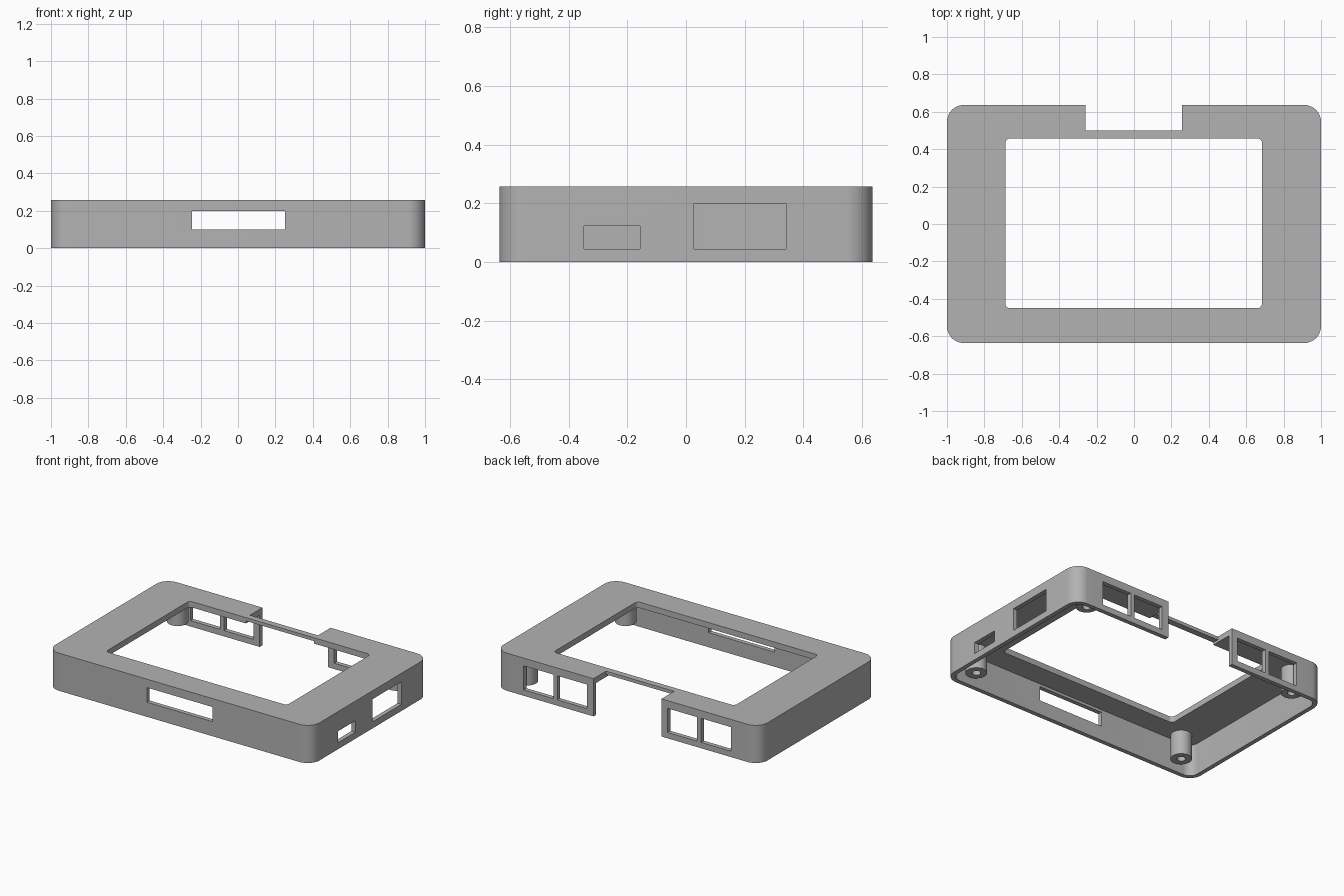
import bpy
import bmesh
from math import cos, sin, pi, radians

default = bpy.data.objects.get("Cube")
if default:
    bpy.data.objects.remove(default)

W, D, H = 1.0, 0.636, 0.258      # half width, half depth, height
WALL, ROOF = 0.03, 0.04

grey = bpy.data.materials.new("grey plastic")
grey.use_nodes = True
COLOUR = (0.45, 0.45, 0.45, 1)
grey.diffuse_color = COLOUR
grey.node_tree.nodes["Principled BSDF"].inputs["Base Color"].default_value = COLOUR


def prism(name, x0, x1, y0, y1, z0, z1, radius=0, steps=10):
    """Upright block with optionally rounded vertical corners."""
    corners = [(x1, y1, -1, -1), (x0, y1, 1, -1), (x0, y0, 1, 1), (x1, y0, -1, 1)]
    bm = bmesh.new()
    ring = []
    for i, (x, y, sx, sy) in enumerate(corners):
        count = steps if radius else 0
        for k in range(count + 1):
            a = (i + k / max(count, 1)) * pi / 2
            ring.append(bm.verts.new((x + radius * (sx + cos(a)) if radius else x,
                                      y + radius * (sy + sin(a)) if radius else y, z0)))
    base = bm.faces.new(ring)
    extruded = bmesh.ops.extrude_face_region(bm, geom=[base])["geom"]
    top = [v for v in extruded if isinstance(v, bmesh.types.BMVert)]
    bmesh.ops.translate(bm, verts=top, vec=(0, 0, z1 - z0))
    bmesh.ops.recalc_face_normals(bm, faces=bm.faces)
    mesh = bpy.data.meshes.new(name)
    bm.to_mesh(mesh)
    bm.free()
    mesh.materials.append(grey)
    obj = bpy.data.objects.new(name, mesh)
    bpy.context.collection.objects.link(obj)
    return obj


def cylinder(name, x, y, z0, z1, r):
    return prism(name, x - r, x + r, y - r, y + r, z0, z1, r, 8)


def activate(obj):
    bpy.ops.object.select_all(action="DESELECT")
    obj.select_set(True)
    bpy.context.view_layer.objects.active = obj


def cut(obj, cutter):
    activate(obj)
    mod = obj.modifiers.new("cut", "BOOLEAN")
    mod.operation, mod.solver, mod.object = "DIFFERENCE", "EXACT", cutter
    bpy.ops.object.modifier_apply(modifier=mod.name)
    bpy.data.objects.remove(cutter)


def smooth(obj):
    activate(obj)
    bpy.ops.object.shade_smooth_by_angle(angle=radians(30))


# Hollow, open-bottomed shell
shell = prism("case_shell", -W, W, -D, D, 0, H, 0.09)
cut(shell, prism("cavity", -W + WALL, W - WALL, -D + WALL, D - WALL,
                 -0.1, H - ROOF, 0.06))

# Screen opening in the roof
cut(shell, prism("screen_opening", -0.688, 0.685, -0.45, 0.457, 0.1, 0.4, 0.025, 5))

# Rear notch, plus relief under the remaining narrow strip
cut(shell, prism("rear_notch", -0.26, 0.256, 0.5, 0.8, -0.1, 0.4))
cut(shell, prism("strip_relief", -0.26, 0.256, 0.44, 0.8, -0.1, 0.235))

# Front slot
cut(shell, prism("front_slot", -0.245, 0.252, -0.8, -0.55, 0.1, 0.2))

# Two ports in the left wall
cut(shell, prism("small_port", 0.93, 1.1, -0.348, -0.157, 0.045, 0.123))
cut(shell, prism("large_port", 0.93, 1.1, 0.027, 0.341, 0.045, 0.2))

# Paired windows in the rear wall, mirrored about the notch
for side in (-1, 1):
    for a, b in ((0.305, 0.53), (0.56, 0.785)):
        lo, hi = sorted((side * a, side * b))
        cut(shell, prism("rear_window", lo, hi, 0.58, 0.8, 0.04, 0.205))
smooth(shell)

# Hollow screw posts hanging from the roof
for sx, front in ((-1, "right"), (1, "left")):
    for sy, end in ((-1, "front"), (1, "rear")):
        x, y = sx * 0.83, sy * 0.533
        post = cylinder(f"screw_post_{end}_{front}", x, y, 0.05, H - ROOF + 0.005, 0.067)
        cut(post, cylinder("screw_hole", x, y, 0, 0.19, 0.027))
        smooth(post)
